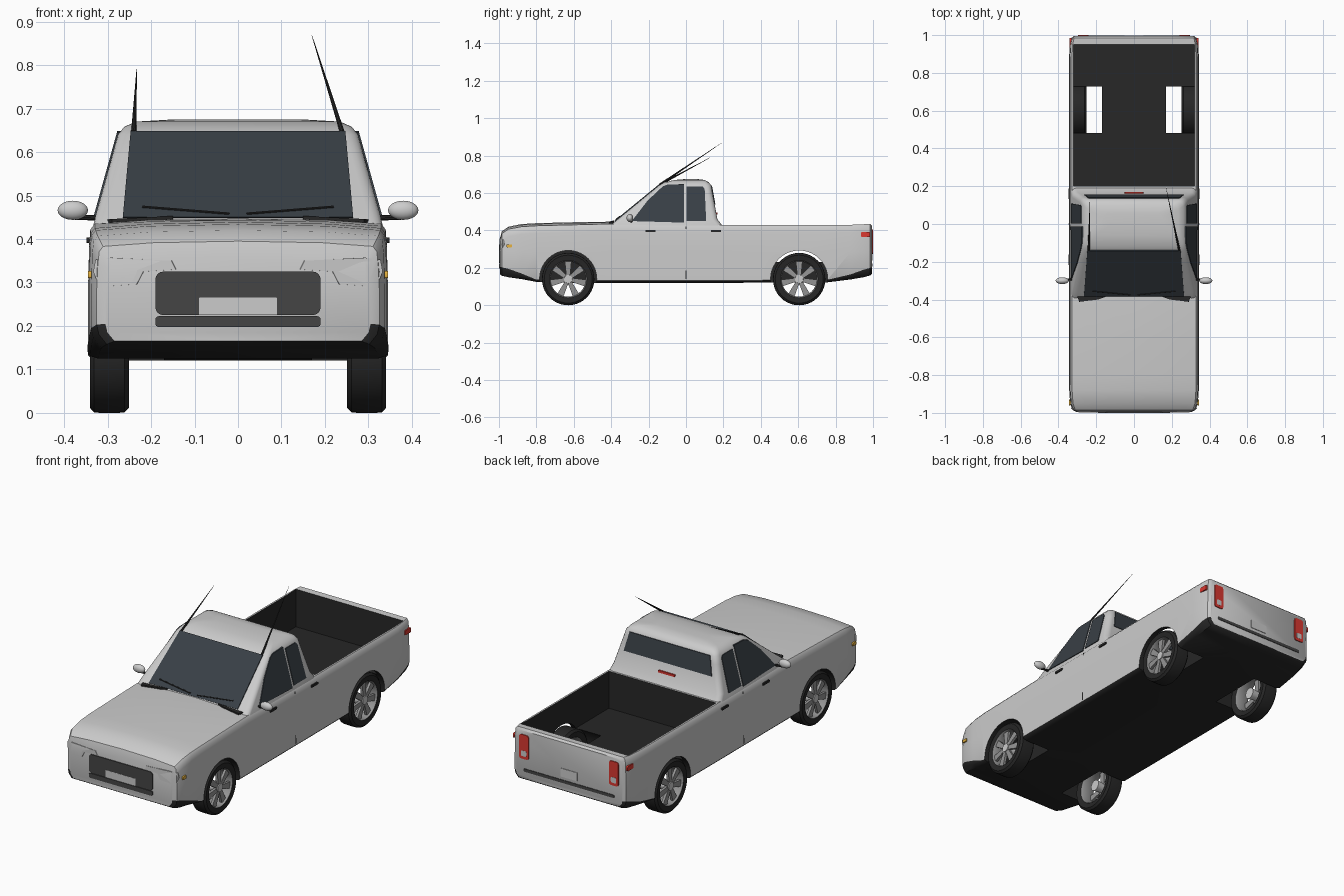
import bpy, bmesh, math
from mathutils import Vector, Matrix

if "Cube" in bpy.data.objects:
    bpy.data.objects.remove(bpy.data.objects["Cube"])


def material(name, r, g, b):
    m = bpy.data.materials.new(name)
    m.diffuse_color = (r, g, b, 1)
    m.use_nodes = True
    m.node_tree.nodes["Principled BSDF"].inputs["Base Color"].default_value = m.diffuse_color
    return m


PAINT = material("paint", .62, .62, .62)
BLACK = material("black_trim", .02, .02, .02)
GLASS = material("glass", .04, .05, .06)
DARK = material("dark_grey", .06, .06, .06)
ALLOY = material("alloy", .3, .3, .3)
WHITE = material("pale", .85, .85, .83)
RED = material("red", .7, .04, .03)
AMBER = material("amber", .8, .45, .05)


def finish(name, bm, mats, smooth=True):
    bmesh.ops.recalc_face_normals(bm, faces=bm.faces)
    me = bpy.data.meshes.new(name)
    bm.to_mesh(me)
    bm.free()
    ob = bpy.data.objects.new(name, me)
    bpy.context.collection.objects.link(ob)
    for m in mats:
        me.materials.append(m)
    if smooth:
        bpy.ops.object.select_all(action='DESELECT')
        ob.select_set(True)
        bpy.context.view_layer.objects.active = ob
        bpy.ops.object.shade_smooth_by_angle(angle=math.radians(38))
    return ob


def loft(rings, dark_until=-1):
    """Bridge closed rings of points and cap both ends."""
    bm = bmesh.new()
    vs = [[bm.verts.new(p) for p in ring] for ring in rings]
    n = len(vs[0])
    for a, b in zip(vs, vs[1:]):
        for i in range(n):
            j = (i + 1) % n
            f = bm.faces.new((a[i], a[j], b[j], b[i]))
            if min(i, n - 1 - i) <= dark_until:
                f.material_index = 1
    bm.faces.new(vs[0])
    bm.faces.new(vs[-1])
    return bm


def panel(name, pts, d, mat):
    """Thin plate: the outline pts thickened by +-d."""
    d = Vector(d)
    return finish(name, loft([[Vector(p) - d for p in pts], [Vector(p) + d for p in pts]]), [mat])


def rrect(cx, cz, w, h, r):
    out = []
    for k, (sx, sz) in enumerate(((1, 1), (-1, 1), (-1, -1), (1, -1))):
        for i in range(5):
            a = math.pi / 2 * (k + i / 4)
            out.append((cx + sx * (w / 2 - r) + r * math.cos(a), cz + sz * (h / 2 - r) + r * math.sin(a)))
    return out


def face_plate(name, y, cx, cz, w, h, r, mat, d=.006):
    return panel(name, [(x, y, z) for x, z in rrect(cx, cz, w, h, r)], (0, d, 0), mat)


def rod(name, a, b, r1, r2, mat, seg=8):
    a, b = Vector(a), Vector(b)
    bm = bmesh.new()
    rot = (b - a).to_track_quat('Z', 'Y').to_matrix().to_4x4()
    bmesh.ops.create_cone(bm, cap_ends=True, segments=seg, radius1=r1, radius2=r2, depth=(b - a).length,
                          matrix=Matrix.Translation((a + b) / 2) @ rot)
    return finish(name, bm, [mat])


# Lower body: stations of y, half width, bottom, trim line, top, crown
stations = [(-.995, .305, .165, .205, .345, .012), (-.985, .325, .158, .203, .383, .012),
            (-.95, .338, .15, .195, .407, .013), (-.88, .343, .14, .17, .42, .014),
            (-.8, .345, .125, .137, .425, .014), (-.6, .345, .12, .133, .43, .014),
            (-.4, .345, .12, .133, .435, .012), (-.2, .345, .12, .133, .432, .005),
            (.2, .345, .12, .133, .43, 0), (.75, .345, .122, .135, .43, 0),
            (.88, .344, .138, .165, .43, 0), (.95, .34, .15, .19, .433, 0),
            (.985, .332, .16, .2, .435, 0), (.995, .318, .168, .203, .425, 0)]
rings = []
for y, w, b, s, t, c in stations:
    half = [(.93 * w, b), (.985 * w, (b + s) / 2), (w, s), (w, .285), (.992 * w, t - .04),
            (.982 * w, t - .012), (.955 * w, t), (.6 * w, t + .7 * c)]
    rings.append([(0, y, b)] + [(x, y, z) for x, z in half] + [(0, y, t + c)]
                 + [(-x, y, z) for x, z in reversed(half)])
body = finish("body", loft(rings, 2), [PAINT, BLACK], False)

# Cut the cargo bed and the wheel arches out of the body
WHEEL_Y = (-.63, .605)
cutters = []
bm = bmesh.new()
bmesh.ops.create_cube(bm, size=1, matrix=Matrix.Translation((0, .575, .43)) @ Matrix.Diagonal((.64, .75, .4, 1)))
cutters.append(bm)
for y in WHEEL_Y:
    for s in (-1, 1):
        bm = bmesh.new()
        bmesh.ops.create_cone(bm, cap_ends=True, segments=40, radius1=.153, radius2=.153, depth=.25,
                              matrix=Matrix.Translation((s * .295, y, .14)) @ Matrix.Rotation(math.pi / 2, 4, 'Y'))
        cutters.append(bm)
bpy.context.view_layer.objects.active = body
for bm in cutters:
    for f in bm.faces:
        f.material_index = 1
    cut = finish("cutter", bm, [PAINT, BLACK], False)
    cut.hide_render = True
    mod = body.modifiers.new("cut", 'BOOLEAN')
    mod.operation, mod.solver, mod.object = 'DIFFERENCE', 'EXACT', cut
    bpy.ops.object.modifier_apply(modifier=mod.name)
    bpy.data.objects.remove(cut)
bpy.ops.object.select_all(action='DESELECT')
body.select_set(True)
bpy.ops.object.shade_smooth_by_angle(angle=math.radians(35))

# Cab: rounded rectangles stacked upwards (z, front y, back y, half width)
levels = [(.41, -.42, .199, .335), (.435, -.395, .188, .332), (.46, -.365, .168, .326), (.6, -.194, .142, .287),
          (.64, -.145, .135, .276), (.658, -.115, .122, .262), (.67, -.06, .1, .235), (.675, 0, .06, .15)]
finish("cab", loft([[(x, y, z) for x, y in rrect(0, (a + b) / 2, 2 * w, b - a, .028)]
                    for z, a, b, w in levels]), [PAINT])


def side_x(z):
    return .326 - (z - .46) * .278


def front_y(z):
    return -.365 + (z - .46) * 1.222


def back_y(z):
    return .168 - (z - .46) * .183


# Glass
panel("windshield", [(x, front_y(z), z) for x, z in ((-.265, .448), (.265, .448), (.247, .645), (-.247, .645))],
      (0, -.004, .003), GLASS)
panel("rear_window", [(x, back_y(z), z) for x, z in ((-.262, .54), (.262, .54), (.24, .64), (-.24, .64))],
      (0, .004, 0), GLASS)
door_glass = [(-.29, .45), (-.205, .56), (-.125, .635), (-.1, .645), (-.012, .648), (-.012, .442)]
quarter_glass = [(.003, .45), (.003, .635), (.09, .635), (.1, .62), (.108, .45)]
for s, side in ((-1, "left"), (1, "right")):
    for name, outline in (("door_window", door_glass), ("quarter_window", quarter_glass)):
        panel(f"{name}_{side}", [(s * side_x(z), y, z) for y, z in outline], (.004, 0, 0), GLASS)

    # Mirror
    bm = bmesh.new()
    bmesh.ops.create_uvsphere(bm, u_segments=20, v_segments=12, radius=1,
                              matrix=Matrix.Translation((s * .38, -.3, .466)) @ Matrix.Diagonal((.035, .018, .022, 1)))
    finish("mirror_" + side, bm, [PAINT])
    rod("mirror_arm_" + side, (s * .31, -.29, .448), (s * .375, -.298, .45), .006, .006, BLACK)

    # Headlight wrapping round the corner
    lamp = [(.14, .33), (.15, .35), (.29, .357), (.325, .352), (.33, .325), (.32, .3), (.29, .292), (.23, .296), (.215, .325)]
    panel("headlight_" + side, [(s * x, -.99 + max(0, x - .29) * .45, z) for x, z in lamp], (s * .003, -.007, 0), WHITE)

    # Side marker, tail lights, door handles and seam
    panel("marker_" + side, [(s * .341, y, z) for y, z in rrect(-.945, .318, .03, .016, .004)], (.004, 0, 0), AMBER)
    panel("side_tail_light_" + side, [(s * .337, y, z) for y, z in rrect(.96, .378, .05, .026, .006)], (.005, 0, 0), RED)
    face_plate("tail_light_" + side, .994, s * .268, .34, .056, .13, .012, RED)
    face_plate("reverse_light_" + side, .997, s * .268, .305, .032, .03, .006, WHITE, .004)
    for y in (-.19, .16):
        panel("handle_" + side, [(s * .343, yy, z) for yy, z in rrect(y, .397, .055, .012, .004)], (.005, 0, 0), BLACK)
    panel("door_seam_" + side, [(s * x, y, z) for y in (-.003, .003)
                                for x, z in (((.344, .14), (.338, .42)) if y < 0 else ((.338, .42), (.344, .14)))],
          (.002, 0, 0), BLACK)

    # Cowl vent and wiper
    panel("cowl_vent_" + side, [(s * .3, -.385, .441), (s * .15, -.385, .449), (s * .19, -.4, .447), (s * .29, -.412, .442)],
          (0, 0, .004), BLACK)
    rod("wiper_" + side, (s * .02, front_y(.458) - .008, .458), (s * .22, front_y(.474) - .008, .474), .003, .003, BLACK)

# Front and rear fittings
face_plate("grille", -.994, 0, .275, .38, .1, .018, DARK)
face_plate("lower_grille", -.994, 0, .21, .38, .025, .008, DARK)
face_plate("front_plate", -.996, 0, .245, .18, .04, .002, WHITE, .005)
face_plate("rear_plate", .994, 0, .262, .1, .045, .003, WHITE, .004)
face_plate("rear_strip", .994, 0, .215, .54, .016, .005, DARK, .004)
face_plate("brake_light", back_y(.49), 0, .49, .1, .012, .004, RED)

# Antennas
rod("antenna_right", (.24, -.14, .645), (.17, .19, .868), .006, .0006, BLACK)
rod("antenna_left", (-.24, -.14, .645), (-.233, .13, .79), .006, .0006, BLACK)

# Wheels: tyre ring, rim, spokes and hub, built once round the x axis
bm = bmesh.new()
section = [(-.04, .1), (-.045, .128), (-.035, .139), (-.02, .14), (.02, .14), (.035, .139), (.045, .128), (.042, .1),
           (.03, .094), (-.03, .094)]
SEG = 40
ringv = [[bm.verts.new((x, r * math.cos(a), r * math.sin(a))) for x, r in section]
         for a in (2 * math.pi * k / SEG for k in range(SEG))]
for k in range(SEG):
    a, b = ringv[k], ringv[(k + 1) % SEG]
    for i in range(len(section)):
        j = (i + 1) % len(section)
        bm.faces.new((a[i], a[j], b[j], b[i])).material_index = 0 if i < 7 else 1
for k in range(7):
    rot = Matrix.Rotation(2 * math.pi * k / 7, 3, 'X')
    ends = [[bm.verts.new(rot @ Vector((x + dx, sy * w, r))) for dx, sy in ((0, -1), (0, 1), (-.014, 1), (-.014, -1))]
            for x, w, r in ((.036, .01, .015), (.032, .018, .098))]
    for i in range(4):
        j = (i + 1) % 4
        bm.faces.new((ends[0][i], ends[0][j], ends[1][j], ends[1][i])).material_index = 1
hub = bmesh.ops.create_cone(bm, cap_ends=True, segments=20, radius1=.03, radius2=.022, depth=.07,
                            matrix=Matrix.Translation((.005, 0, 0)) @ Matrix.Rotation(math.pi / 2, 4, 'Y'))
for f in {f for v in hub["verts"] for f in v.link_faces}:
    f.material_index = 2
wheel = finish("wheel", bm, [BLACK, ALLOY, PAINT])
for y, end in zip(WHEEL_Y, ("front", "rear")):
    for s, side in ((-1, "left"), (1, "right")):
        ob = bpy.data.objects.new(f"wheel_{end}_{side}", wheel.data)
        bpy.context.collection.objects.link(ob)
        ob.location = (s * .296, y, .14)
        ob.rotation_euler = (0, 0, 0 if s > 0 else math.pi)
bpy.data.objects.remove(wheel)
